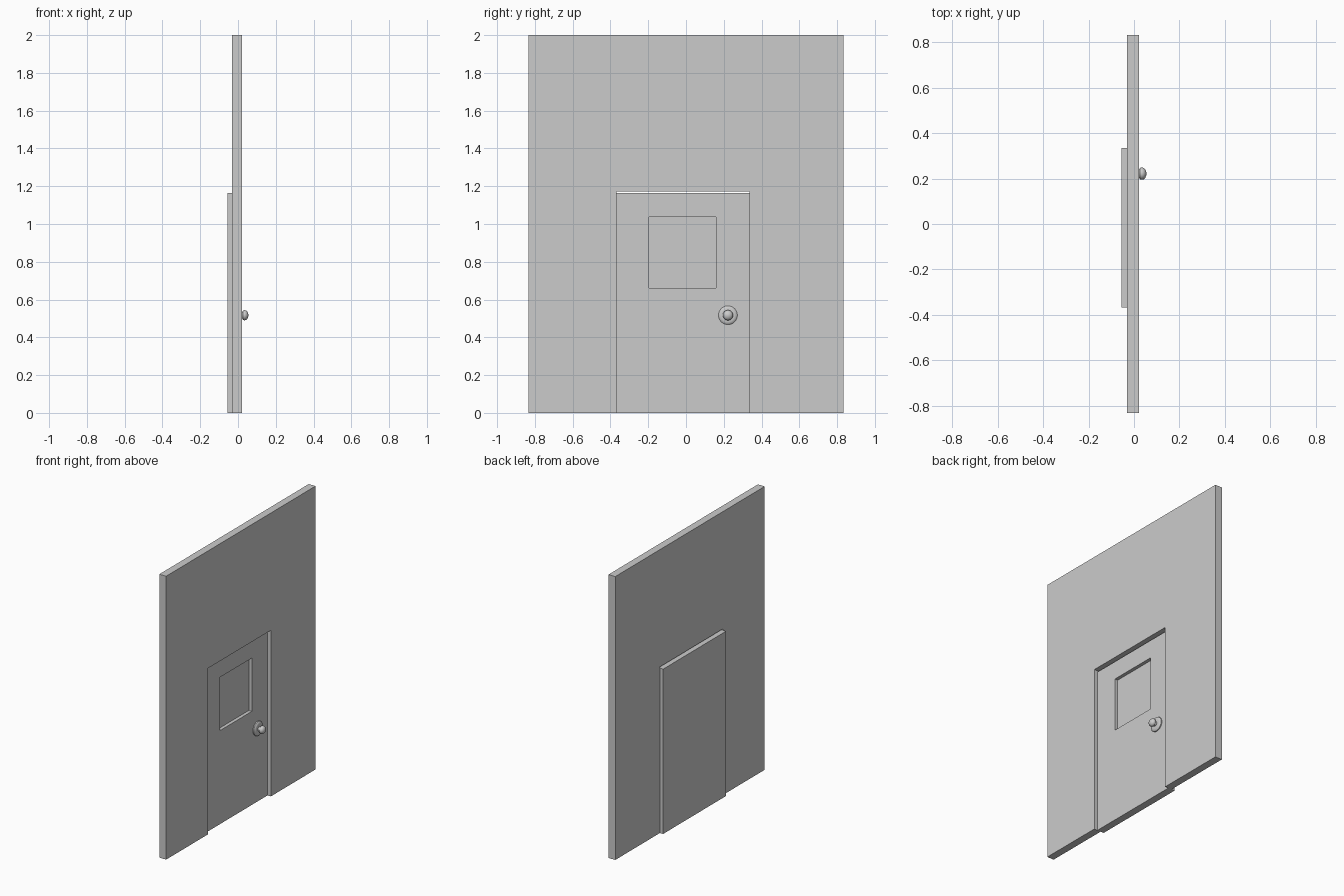
import bpy, bmesh, math
from mathutils import Vector

cube = bpy.data.objects.get("Cube")
if cube:
    bpy.data.objects.remove(cube, do_unlink=True)

grey = bpy.data.materials.new("plain grey")
grey.use_nodes = True
colour = (0.6, 0.6, 0.6, 1)
grey.diffuse_color = colour
grey.node_tree.nodes["Principled BSDF"].inputs["Base Color"].default_value = colour


def add_object(name, bm):
    bmesh.ops.recalc_face_normals(bm, faces=bm.faces[:])
    mesh = bpy.data.meshes.new(name)
    bm.to_mesh(mesh)
    bm.free()
    mesh.materials.append(grey)
    obj = bpy.data.objects.new(name, mesh)
    bpy.context.collection.objects.link(obj)
    return obj


def slab(outline, back, front):
    """Extrude a (y, z) outline along x; return the mesh and its front face."""
    bm = bmesh.new()
    face = bm.faces.new([bm.verts.new((back, y, z)) for y, z in outline])
    out = bmesh.ops.extrude_face_region(bm, geom=[face], use_keep_orig=True)["geom"]
    for v in out:
        if isinstance(v, bmesh.types.BMVert):
            v.co.x = front
    return bm, [f for f in out if isinstance(f, bmesh.types.BMFace)][0]


# Wall with a doorway open at the floor
HALF, LEFT, RIGHT, HEAD = 0.833, -0.367, 0.335, 1.172
bm, _ = slab([(-HALF, 0), (LEFT, 0), (LEFT, HEAD), (RIGHT, HEAD), (RIGHT, 0),
              (HALF, 0), (HALF, 2), (-HALF, 2)], -0.031, 0.022)
add_object("wall", bm)

# Door, set back in the doorway, with a recessed window panel
DOOR_FRONT, PANEL = -0.004, -0.028
bm, front = slab([(LEFT, 0), (RIGHT, 0), (RIGHT, 1.163), (LEFT, 1.163)],
                 -0.056, DOOR_FRONT)
bmesh.ops.inset_region(bm, faces=[front], thickness=0.1)
middle = front.calc_center_median()
for v in front.verts:
    v.co.y = 0.16 if v.co.y > middle.y else -0.195
    v.co.z = 1.036 if v.co.z > middle.z else 0.66
panel = bmesh.ops.extrude_discrete_faces(bm, faces=[front])["faces"][0]
for v in panel.verts:
    v.co.x = PANEL
add_object("door", bm)

# Turned doorknob with its round backplate: (x, radius) profile
profile = [(DOOR_FRONT, 0), (DOOR_FRONT, 0.05), (0.003, 0.05), (0.009, 0.044),
           (0.011, 0.034), (0.011, 0.017), (0.022, 0.017), (0.026, 0.025),
           (0.034, 0.027), (0.043, 0.025), (0.05, 0.018), (0.054, 0.008), (0.055, 0)]
bm = bmesh.new()
points = [bm.verts.new((x, 0.222, 0.517 + r)) for x, r in profile]
edges = [bm.edges.new(pair) for pair in zip(points, points[1:])]
bmesh.ops.spin(bm, geom=points + edges, cent=Vector((0, 0.222, 0.517)),
               axis=Vector((1, 0, 0)), angle=math.tau, steps=32)
bmesh.ops.remove_doubles(bm, verts=bm.verts[:], dist=0.0001)
knob = add_object("doorknob", bm)
bpy.ops.object.select_all(action="DESELECT")
knob.select_set(True)
bpy.context.view_layer.objects.active = knob
bpy.ops.object.shade_smooth_by_angle(angle=math.radians(40))
